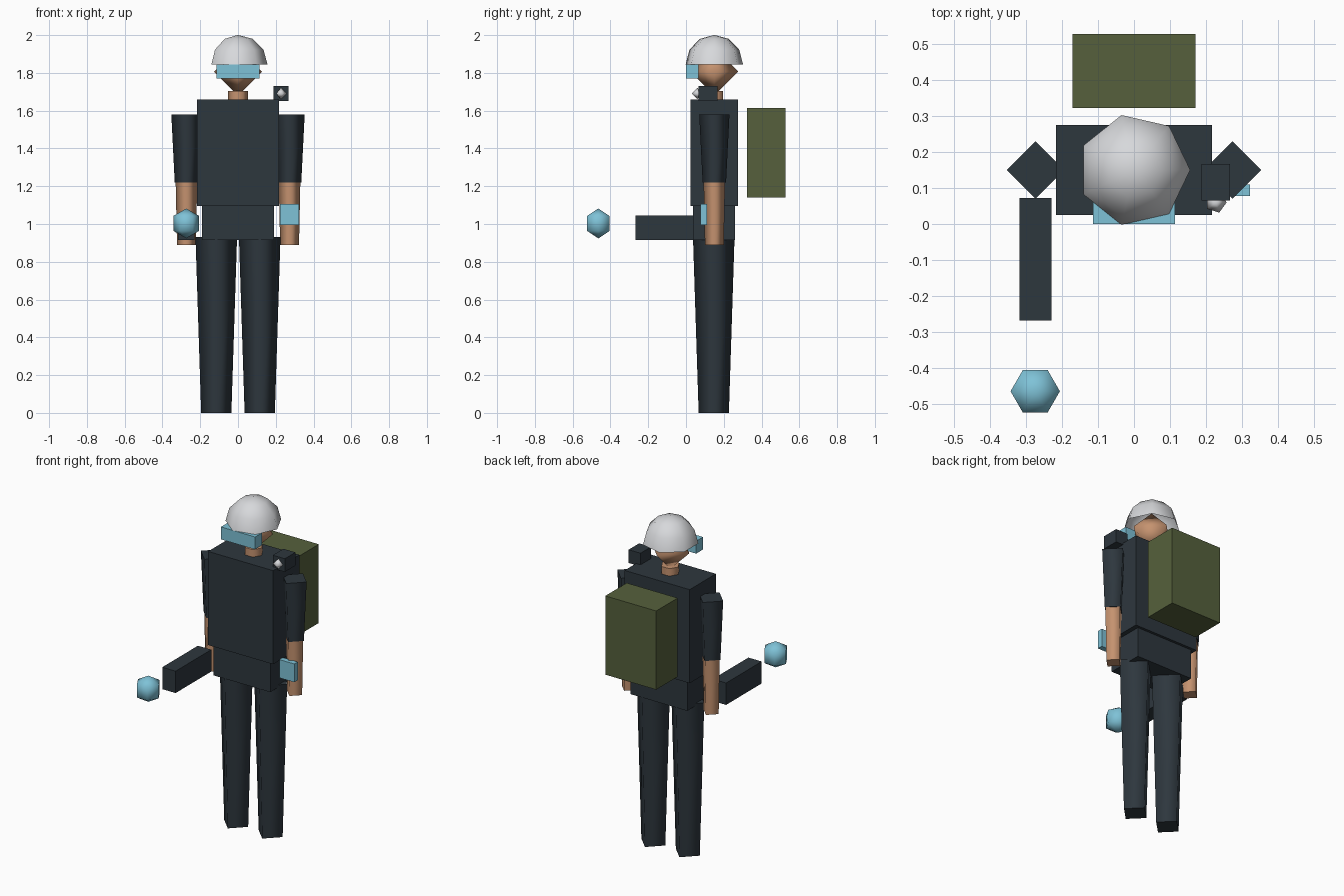
import bpy
import bmesh
from math import sin, cos, pi

cube = bpy.data.objects.get("Cube")
if cube:
    bpy.data.objects.remove(cube, do_unlink=True)


def material(name, rgb):
    m = bpy.data.materials.new(name)
    m.use_nodes = True
    m.diffuse_color = (*rgb, 1)
    m.node_tree.nodes["Principled BSDF"].inputs["Base Color"].default_value = (*rgb, 1)
    return m


DARK = material("dark slate", (0.027, 0.038, 0.048))
OLIVE = material("olive canvas", (0.092, 0.118, 0.045))
CYAN = material("pale cyan", (0.21, 0.54, 0.68))
SKIN = material("skin", (0.56, 0.29, 0.16))
GREY = material("light grey", (0.68, 0.69, 0.71))


def finish(name, bm, mat):
    bmesh.ops.recalc_face_normals(bm, faces=bm.faces)
    mesh = bpy.data.meshes.new(name)
    bm.to_mesh(mesh)
    bm.free()
    mesh.materials.append(mat)
    obj = bpy.data.objects.new(name, mesh)
    bpy.context.collection.objects.link(obj)
    return obj


def box(name, mat, x, y, z):
    """Box from its (low, high) limits on each axis."""
    bm = bmesh.new()
    bmesh.ops.create_cube(bm, size=1)
    for v in bm.verts:
        v.co = [lim[0] if c < 0 else lim[1] for c, lim in zip(v.co, (x, y, z))]
    return finish(name, bm, mat)


def lathe(name, mat, center, sides, profile, capped=False):
    """Spin (radius, height) points around z; smooth sides, flat caps."""
    cx, cy, cz = center
    bm = bmesh.new()
    rings = []
    for r, h in profile:
        count = sides if r > 1e-5 else 1
        rings.append([bm.verts.new((cx + r * cos(2 * pi * i / sides),
                                    cy + r * sin(2 * pi * i / sides), cz + h))
                      for i in range(count)])
    for a, b in zip(rings, rings[1:]):
        for i in range(sides):
            j = (i + 1) % sides
            corners = [a[i % len(a)], a[j % len(a)], b[j % len(b)], b[i % len(b)]]
            face = bm.faces.new(list(dict.fromkeys(corners)))
            face.smooth = True
    if capped:
        for ring in (rings[0], rings[-1]):
            bm.faces.new(ring)
    return finish(name, bm, mat)


def ball(name, mat, center, r, sides, rings, start=-pi / 2):
    """Low-poly ball, or a dome when it starts at the equator."""
    steps = [start + (pi / 2 - start) * k / rings for k in range(rings + 1)]
    return lathe(name, mat, center, sides, [(r * cos(t), r * sin(t)) for t in steps])


MID = 0.15  # depth of the body's centre line

# Body
box("torso", DARK, (-0.217, 0.217), (0.025, 0.275), (1.095, 1.66))
box("hips", DARK, (-0.19, 0.19), (0.037, 0.259), (0.915, 1.095))
lathe("neck", SKIN, (0, MID, 0), 6, [(0.053, 1.64), (0.053, 1.705)], True)

# Limbs, four-sided and tapered
for side, s in (("right", -1), ("left", 1)):
    lathe(side + "_leg", DARK, (s * 0.115, 0.147, 0), 4,
          [(0.08, 0), (0.11, 0.93)], True)
    lathe(side + "_upper_arm", DARK, (s * 0.273, MID, 0), 4,
          [(0.062, 1.22), (0.08, 1.58)], True)
    lathe(side + "_forearm", SKIN, (s * 0.273, MID, 0), 4,
          [(0.05, 0.89), (0.057, 1.22)], True)

# Head, helmet and visor
ball("head", SKIN, (0, MID, 1.807), 0.127, 4, 2)
ball("helmet", GREY, (0, MID, 1.845), 0.156, 7, 3, start=0)
box("visor", CYAN, (-0.114, 0.114), (0, 0.066), (1.77, 1.845))

# Equipment
box("backpack", OLIVE, (-0.17, 0.17), (0.322, 0.527), (1.14, 1.615))
box("shoulder_camera", DARK, (0.187, 0.267), (0.065, 0.166), (1.65, 1.73))
ball("camera_lens", GREY, (0.227, 0.06, 1.691), 0.03, 5, 2)
box("wrist_screen", CYAN, (0.222, 0.322), (0.077, 0.11), (0.995, 1.105))
box("hand_emitter", DARK, (-0.318, -0.229), (-0.268, 0.072), (0.914, 1.046))
ball("energy_ball", CYAN, (-0.274, -0.464, 1.003), 0.079, 6, 3)
